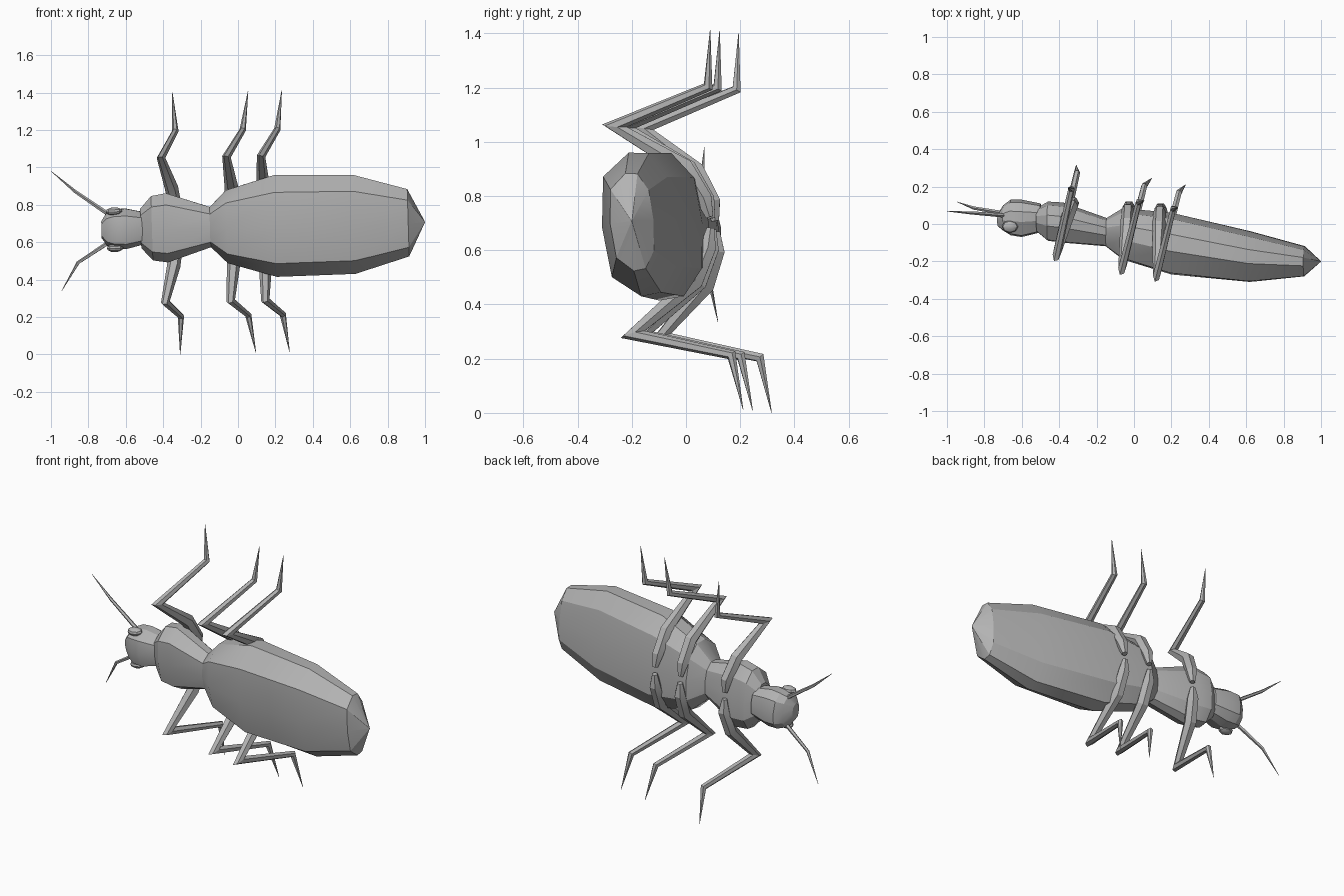
import bpy
import bmesh
import math
from mathutils import Vector

if "Cube" in bpy.data.objects:
    bpy.data.objects.remove(bpy.data.objects["Cube"], do_unlink=True)

grey = bpy.data.materials.new("plain grey")
grey.use_nodes = True
COLOUR = (0.45, 0.45, 0.45, 1)
grey.diffuse_color = COLOUR
grey.node_tree.nodes["Principled BSDF"].inputs["Base Color"].default_value = COLOUR


def place(along, side, depth):
    """Insect frame (length, sideways, towards belly) to world, slightly rolled."""
    return Vector((along - 0.03 * side,
                   depth - 0.087 * side,
                   0.69 + 0.035 * along + side + 0.087 * depth))


def finish(name, bm, angle=25):
    bmesh.ops.remove_doubles(bm, verts=bm.verts, dist=0.0002)
    bmesh.ops.recalc_face_normals(bm, faces=bm.faces)
    mesh = bpy.data.meshes.new(name)
    bm.to_mesh(mesh)
    bm.free()
    mesh.materials.append(grey)
    obj = bpy.data.objects.new(name, mesh)
    bpy.context.collection.objects.link(obj)
    bpy.ops.object.select_all(action="DESELECT")
    obj.select_set(True)
    bpy.context.view_layer.objects.active = obj
    bpy.ops.object.shade_smooth_by_angle(angle=math.radians(angle))
    return obj


def skin(name, rings, angle=25):
    """Join rings of points into a closed surface."""
    bm = bmesh.new()
    rows = [[bm.verts.new(p) for p in ring] for ring in rings]
    n = len(rows[0])
    for a, b in zip(rows, rows[1:]):
        for i in range(n):
            j = (i + 1) % n
            bm.faces.new((a[i], a[j], b[j], b[i]))
    bm.faces.new(rows[0])
    bm.faces.new(rows[-1])
    return finish(name, bm, angle)


# Body cross-section: back ridge, flanks, belly
HALF = [(0.7, -0.85), (1, -0.1), (0.97, 0.45), (0.62, 0.9)]
SECTION = [(0, -1)] + HALF + [(0, 1)] + [(-u, v) for u, v in reversed(HALF)]


def body(name, stations):
    rings = []
    for along, half, back, belly in stations:
        mid, rad = (back + belly) / 2, (belly - back) / 2
        rings.append([place(along, u * half, mid + v * rad) for u, v in SECTION])
    return skin(name, rings)


def tube(name, points, radii, sides=6):
    """Tapered limb with mitred joints."""
    points = [Vector(p) for p in points]
    dirs = [(b - a).normalized() for a, b in zip(points, points[1:])]
    u = dirs[0].cross(Vector((1, 0, 0))).normalized()
    v = dirs[0].cross(u)
    rings = []
    for i, (p, r) in enumerate(zip(points, radii)):
        before = dirs[max(i - 1, 0)]
        after = dirs[min(i, len(dirs) - 1)]
        normal = (before + after).normalized()
        ring = []
        for k in range(sides):
            a = math.tau * (k + 0.5) / sides
            o = (u * math.cos(a) + v * math.sin(a)) * r
            ring.append(p + o - before * (o.dot(normal) / before.dot(normal)))
        rings.append(ring)
        turn = before.rotation_difference(after)
        u, v = turn @ u, turn @ v
    return skin(name, rings, 20)


# Body parts: position, half width, back depth, belly depth
body("head", [(-0.73, 0.045, -0.01, 0.05), (-0.70, 0.09, -0.035, 0.10),
              (-0.66, 0.105, -0.06, 0.13), (-0.60, 0.108, -0.07, 0.13),
              (-0.50, 0.085, -0.045, 0.11)])
body("thorax", [(-0.52, 0.105, -0.04, 0.085), (-0.46, 0.172, -0.09, 0.12),
                (-0.38, 0.185, -0.10, 0.115), (-0.14, 0.105, -0.12, 0.03)])
body("abdomen", [(-0.15, 0.105, -0.12, 0.03), (-0.06, 0.195, -0.19, 0.085),
                 (0.20, 0.272, -0.27, 0.06), (0.62, 0.265, -0.31, -0.04),
                 (0.91, 0.18, -0.28, -0.12), (1.0, 0.001, -0.201, -0.199)])

# Legs: positions of base, bend, knee, ankle, tip along the body, then depth shift
LEGS = {
    "front": (-0.33, -0.35, -0.40, -0.32, -0.33, 0.0),
    "middle": (-0.03, -0.03, -0.05, 0.04, 0.075, -0.07),
    "rear": (0.14, 0.14, 0.135, 0.225, 0.255, -0.105),
}
RADII = (0.016, 0.034, 0.036, 0.022, 0.017, 0.001)
for side, sign in (("upper", 1), ("lower", -1)):
    for row, (base, bend, knee, ankle, tip, shift) in LEGS.items():
        path = [(base, 0.02, 0.11 + shift * 0.2),
                (base, 0.09, 0.105 + shift * 0.3),
                (bend, 0.21, 0.055 + shift * 0.4),
                (knee, 0.385, -0.125 + shift),
                (ankle, 0.495, 0.23 + shift),
                (tip, 0.70, 0.255 + shift)]
        tube(f"{row}_leg_{side}", [place(a, sign * s, d) for a, s, d in path], RADII)

    # Flattened eye on the side of the head
    bm = bmesh.new()
    bmesh.ops.create_uvsphere(bm, u_segments=8, v_segments=6, radius=1)
    for vert in bm.verts:
        x, y, z = vert.co
        vert.co = place(-0.66 + 0.044 * x, sign * 0.098 + 0.022 * z, -0.005 + 0.034 * y)
    finish(f"eye_{side}", bm)

# Feelers
FEELERS = {
    "upper": [(-0.68, 0.045, 0.74), (-0.87, 0.06, 0.87), (-1.0, 0.068, 0.98)],
    "lower": [(-0.68, 0.055, 0.605), (-0.855, 0.085, 0.49), (-0.945, 0.118, 0.335)],
}
for side, points in FEELERS.items():
    tube(f"feeler_{side}", points, (0.012, 0.009, 0.001), 5)
